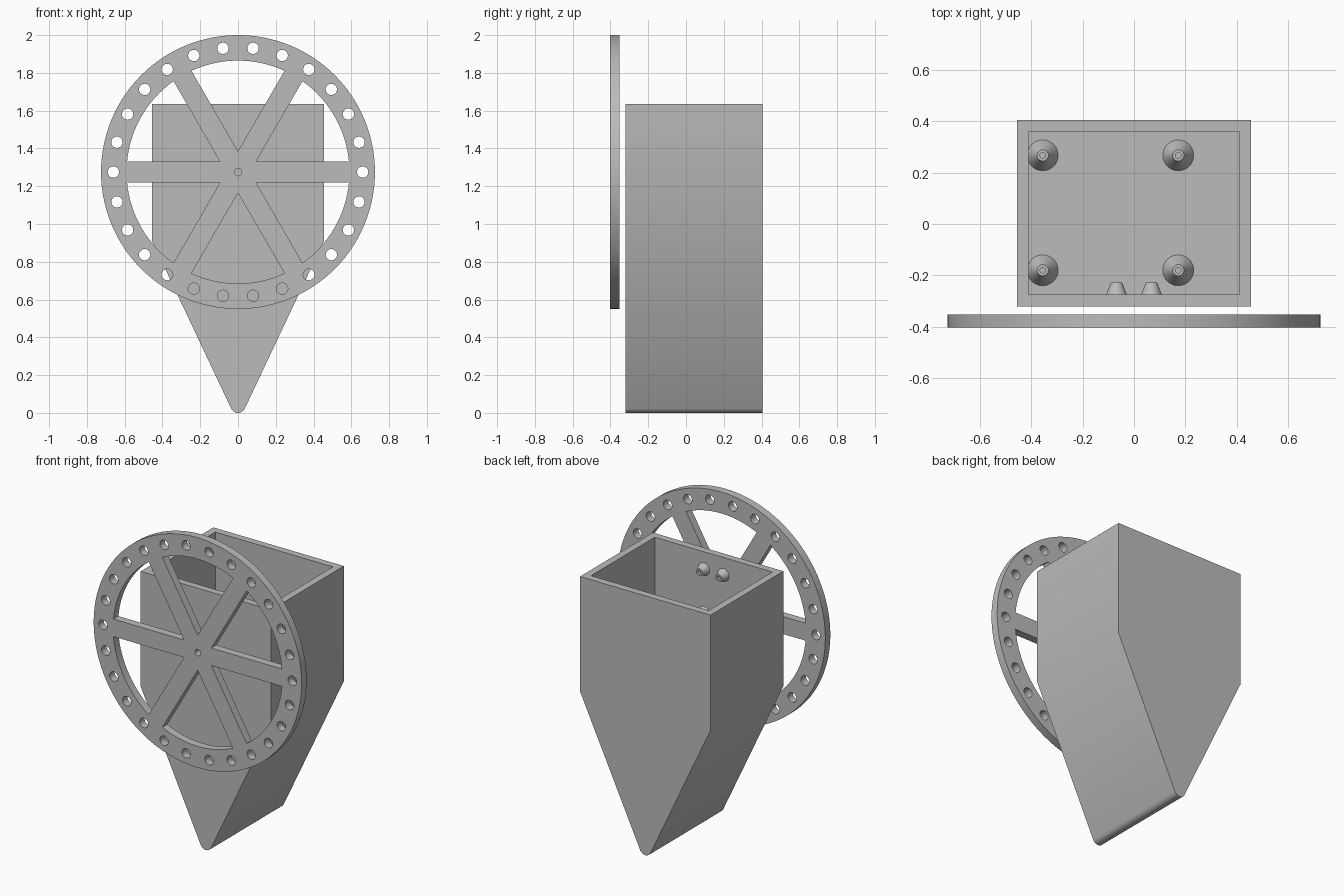
import bpy, bmesh
from math import sin, cos, tan, pi, radians
from mathutils import Matrix, Vector

if "Cube" in bpy.data.objects:
    bpy.data.objects.remove(bpy.data.objects["Cube"])

grey = bpy.data.materials.new("plain_grey")
grey.use_nodes = True
COLOUR = (0.5, 0.5, 0.5, 1)
grey.diffuse_color = COLOUR
grey.node_tree.nodes["Principled BSDF"].inputs["Base Color"].default_value = COLOUR


def finish(obj):
    obj.data.materials.clear()
    obj.data.materials.append(grey)
    bpy.ops.object.select_all(action='DESELECT')
    obj.select_set(True)
    bpy.context.view_layer.objects.active = obj
    bpy.ops.object.shade_smooth_by_angle(angle=radians(30))


def add_mesh(name, bm):
    bmesh.ops.recalc_face_normals(bm, faces=bm.faces)
    mesh = bpy.data.meshes.new(name)
    bm.to_mesh(mesh)
    bm.free()
    obj = bpy.data.objects.new(name, mesh)
    bpy.context.collection.objects.link(obj)
    finish(obj)


def arc(radius, start, end, steps, cx=0, cy=0):
    angles = [start + (end - start) * i / steps for i in range(steps + 1)]
    return [(cx + radius * cos(a), cy + radius * sin(a)) for a in angles]


# Hopper: pentagon with a rounded tip, pulled back, with a pocket in the top
HALF, SHOULDER, TOP = 0.455, 0.91, 1.635
FRONT, BACK, WALL, FLOOR = -0.32, 0.405, 0.045, 0.95
TIP, LEAN = 0.04, radians(25.2)
profile = [(-HALF, SHOULDER), (-HALF, TOP), (HALF, TOP), (HALF, SHOULDER)]
profile += arc(TIP, -LEAN, LEAN - pi, 16, 0, TIP)
bm = bmesh.new()
face = bm.faces.new([bm.verts.new((x, FRONT, z)) for x, z in profile])
pulled = bmesh.ops.extrude_face_region(bm, geom=[face], use_keep_orig=True)
bmesh.ops.translate(bm, vec=(0, BACK - FRONT, 0),
                    verts=[g for g in pulled["geom"] if isinstance(g, bmesh.types.BMVert)])
bmesh.ops.recalc_face_normals(bm, faces=bm.faces)
top = max(bm.faces, key=lambda f: f.calc_center_median().z)
bmesh.ops.inset_region(bm, faces=[top], thickness=WALL, use_even_offset=True)
pocket = bmesh.ops.extrude_discrete_faces(bm, faces=[top])["faces"][0]
bmesh.ops.translate(bm, vec=(0, 0, FLOOR - TOP), verts=pocket.verts)
add_mesh("hopper", bm)


# Hollow tapered posts
def post(name, place, base, tip, height, turn=Matrix()):
    bore = tip * 0.5
    outline = [(base, 0), (tip, height), (bore, height), (bore, height * 0.4)]
    bm = bmesh.new()
    n = 32
    rings = [[bm.verts.new((r * cos(2 * pi * i / n), r * sin(2 * pi * i / n), z))
              for i in range(n)] for r, z in outline]
    for a, b in zip(rings, rings[1:]):
        for i in range(n):
            j = (i + 1) % n
            bm.faces.new((a[i], a[j], b[j], b[i]))
    bm.faces.new(rings[0])
    bm.faces.new(rings[-1])
    bm.transform(Matrix.Translation(Vector(place)) @ turn)
    add_mesh(name, bm)


for x in (-0.355, 0.172):
    for y in (-0.18, 0.267):
        post("floor_post", (x, y, FLOOR), 0.06, 0.022, 0.07)
to_back = Matrix.Rotation(-pi / 2, 4, 'X')
for x in (-0.068, 0.068):
    for z in (1.25, 1.525):
        post("wall_post", (x, FRONT + WALL, z), 0.04, 0.022, 0.047, to_back)

# Wheel: filled outline with windows, rim holes and an axle hole
AXLE, RIM, INNER, HOLES, SPOKE = 1.275, 0.725, 0.59, 0.66, 0.055
curve = bpy.data.curves.new("wheel", 'CURVE')
curve.dimensions = '2D'
curve.fill_mode = 'BOTH'
curve.extrude = 0.025


def loop(points):
    spline = curve.splines.new('POLY')
    spline.points.add(len(points) - 1)
    for p, (x, y) in zip(spline.points, points):
        p.co = (x, y, 0, 1)
    spline.use_cyclic_u = True


def circle(radius, steps, cx=0, cy=0):
    loop(arc(radius, 0, 2 * pi, steps, cx, cy)[:-1])


circle(RIM, 128)
circle(0.02, 24)
for i in range(26):
    a = 2 * pi * i / 26
    circle(0.03, 24, HOLES * cos(a), HOLES * sin(a))
trim = math_trim = SPOKE / INNER
for i in range(6):
    a = pi / 6 + i * pi / 3
    corner = SPOKE / sin(pi / 6)
    spread = pi / 6 - trim
    loop([(corner * cos(a), corner * sin(a))] + arc(INNER, a - spread, a + spread, 16))

flat = bpy.data.objects.new("wheel_outline", curve)
bpy.context.collection.objects.link(flat)
bpy.context.view_layer.update()
mesh = bpy.data.meshes.new_from_object(flat.evaluated_get(bpy.context.evaluated_depsgraph_get()))
bpy.data.objects.remove(flat)
bm = bmesh.new()
bm.from_mesh(mesh)
bpy.data.meshes.remove(mesh)
bmesh.ops.remove_doubles(bm, verts=bm.verts, dist=0.0001)
bm.transform(Matrix.Translation((0, -0.377, AXLE)) @ Matrix.Rotation(pi / 2, 4, 'X'))
add_mesh("wheel", bm)
